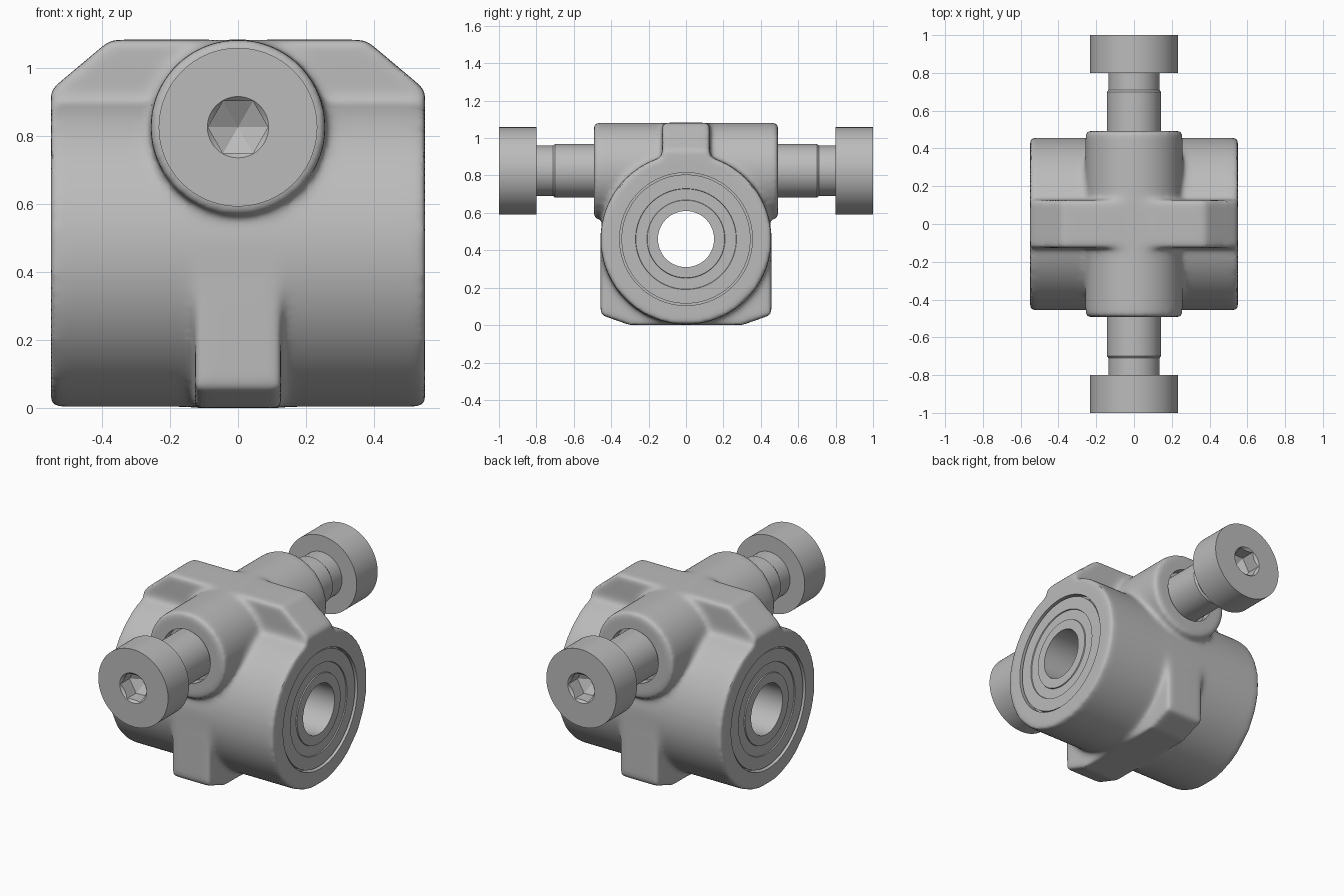
import bpy, bmesh, math
from mathutils import Matrix, Vector

cube = bpy.data.objects.get("Cube")
if cube:
    bpy.data.objects.remove(cube, do_unlink=True)

metal = bpy.data.materials.new("grey metal")
metal.use_nodes = True
GREY = (0.5, 0.5, 0.5, 1)
metal.diffuse_color = GREY
metal.node_tree.nodes["Principled BSDF"].inputs["Base Color"].default_value = GREY

AXLE_Z, BOSS_Z = 0.46, 0.825
ALONG_X = Matrix.Translation((0, 0, AXLE_Z)) @ Matrix.Rotation(math.pi / 2, 4, 'Y')
ALONG_Y = Matrix.Translation((0, 0, BOSS_Z)) @ Matrix.Rotation(math.pi / 2, 4, 'X')
HALF_TURN = Matrix.Rotation(math.pi, 4, 'Z')


def finish(name, bm, matrix=Matrix()):
    bmesh.ops.recalc_face_normals(bm, faces=bm.faces)
    bm.transform(matrix)
    mesh = bpy.data.meshes.new(name)
    bm.to_mesh(mesh)
    bm.free()
    mesh.materials.append(metal)
    obj = bpy.data.objects.new(name, mesh)
    bpy.context.collection.objects.link(obj)
    return obj


def lathe(name, profile, matrix, closed=False, steps=96):
    """Spin (radius, height) points around the local z axis."""
    bm = bmesh.new()
    verts = [bm.verts.new((r, 0, h)) for r, h in profile]
    pairs = list(zip(verts, verts[1:]))
    if closed:
        pairs.append((verts[-1], verts[0]))
    edges = [bm.edges.new(p) for p in pairs]
    bmesh.ops.spin(bm, geom=verts + edges, cent=(0, 0, 0), axis=(0, 0, 1),
                   angle=2 * math.pi, steps=steps)
    bmesh.ops.remove_doubles(bm, verts=bm.verts, dist=1e-5)
    return finish(name, bm, matrix)


def rod(name, radius, start, end, matrix):
    return lathe(name, [(0, start), (radius, start), (radius, end), (0, end)], matrix)


def prism(name, outline, half, along):
    """Extrude a (horizontal, z) outline along x or y."""
    bm = bmesh.new()
    place = (lambda a, z: (-half, a, z)) if along == 'x' else (lambda a, z: (a, -half, z))
    face = bm.faces.new([bm.verts.new(place(a, z)) for a, z in outline])
    new = bmesh.ops.extrude_face_region(bm, geom=[face])["geom"]
    step = Vector((2 * half, 0, 0) if along == 'x' else (0, 2 * half, 0))
    bmesh.ops.translate(bm, vec=step, verts=[v for v in new if isinstance(v, bmesh.types.BMVert)])
    return finish(name, bm)


def bake(obj):
    """Turn the modifier stack into plain mesh."""
    graph = bpy.context.evaluated_depsgraph_get()
    mesh = bpy.data.meshes.new_from_object(obj.evaluated_get(graph))
    obj.modifiers.clear()
    obj.data = mesh


def cut(obj, cutters):
    for cutter in cutters:
        mod = obj.modifiers.new("cut", 'BOOLEAN')
        mod.operation, mod.solver, mod.object = 'DIFFERENCE', 'EXACT', cutter
    bake(obj)
    for cutter in cutters:
        bpy.data.objects.remove(cutter, do_unlink=True)


def shade(obj):
    bpy.ops.object.select_all(action='DESELECT')
    obj.select_set(True)
    bpy.context.view_layer.objects.active = obj
    bpy.ops.object.shade_smooth_by_angle(angle=math.radians(30))


def mirrored(points):
    return points + [(-a, z) for a, z in reversed(points)]


# Cast housing: barrel, cross boss, top rib and lower rib blended together
barrel = rod("barrel", 0.457, -0.55, 0.55, ALONG_X)
boss = rod("boss", 0.257, -0.493, 0.493, ALONG_Y)
top_rib = prism("top_rib", mirrored([(0.55, AXLE_Z), (0.55, 0.935), (0.375, 1.082)]), 0.127, 'y')
lower_rib = prism("lower_rib", mirrored([(0.457, 0.5), (0.457, 0.055), (0.3, 0)]), 0.127, 'x')

pieces = bmesh.new()
for part in (barrel, boss, top_rib, lower_rib):
    pieces.from_mesh(part.data)
    bpy.data.objects.remove(part, do_unlink=True)
housing = finish("housing", pieces)
remesh = housing.modifiers.new("fuse", 'REMESH')
remesh.mode, remesh.voxel_size = 'VOXEL', 0.0125
soften = housing.modifiers.new("fillet", 'SMOOTH')
soften.factor, soften.iterations = 0.5, 22
bake(housing)

# Bearing seat through the barrel and a mouth in each end of the boss
mouths = [rod("mouth_cutter", 0.16, 0.44, 0.6, turn @ ALONG_Y) for turn in (Matrix(), HALF_TURN)]
cut(housing, [rod("seat_cutter", 0.355, -0.7, 0.7, ALONG_X)] + mouths)
if not housing.data.materials:
    housing.data.materials.append(metal)
shade(housing)

# Bearing with ring grooves on both faces
half_profile = [(0.15, 0.54), (0.207, 0.54), (0.209, 0.534), (0.268, 0.534),
                (0.27, 0.54), (0.345, 0.54), (0.345, 0.51), (0.365, 0.51)]
bearing = lathe("bearing", half_profile + [(r, -h) for r, h in reversed(half_profile)],
                ALONG_X, closed=True)
shade(bearing)

# Socket screws, one at each end of the boss
screw_profile = [(0, 0.4), (0.143, 0.4), (0.143, 0.7), (0.135, 0.71), (0.135, 0.8),
                 (0.233, 0.8), (0.233, 1.0), (0, 1.0)]
socket_profile = [(0, 0.86), (0.088, 0.91), (0.088, 1.1), (0, 1.1)]
countersink_profile = [(0, 0.95), (0.04, 0.95), (0.14, 1.05), (0, 1.05)]
for name, turn in (("front_screw", Matrix()), ("back_screw", HALF_TURN)):
    place = turn @ ALONG_Y
    screw = lathe(name, screw_profile, place)
    cut(screw, [lathe("socket_cutter", socket_profile, place, steps=6),
                lathe("countersink_cutter", countersink_profile, place)])
    shade(screw)
